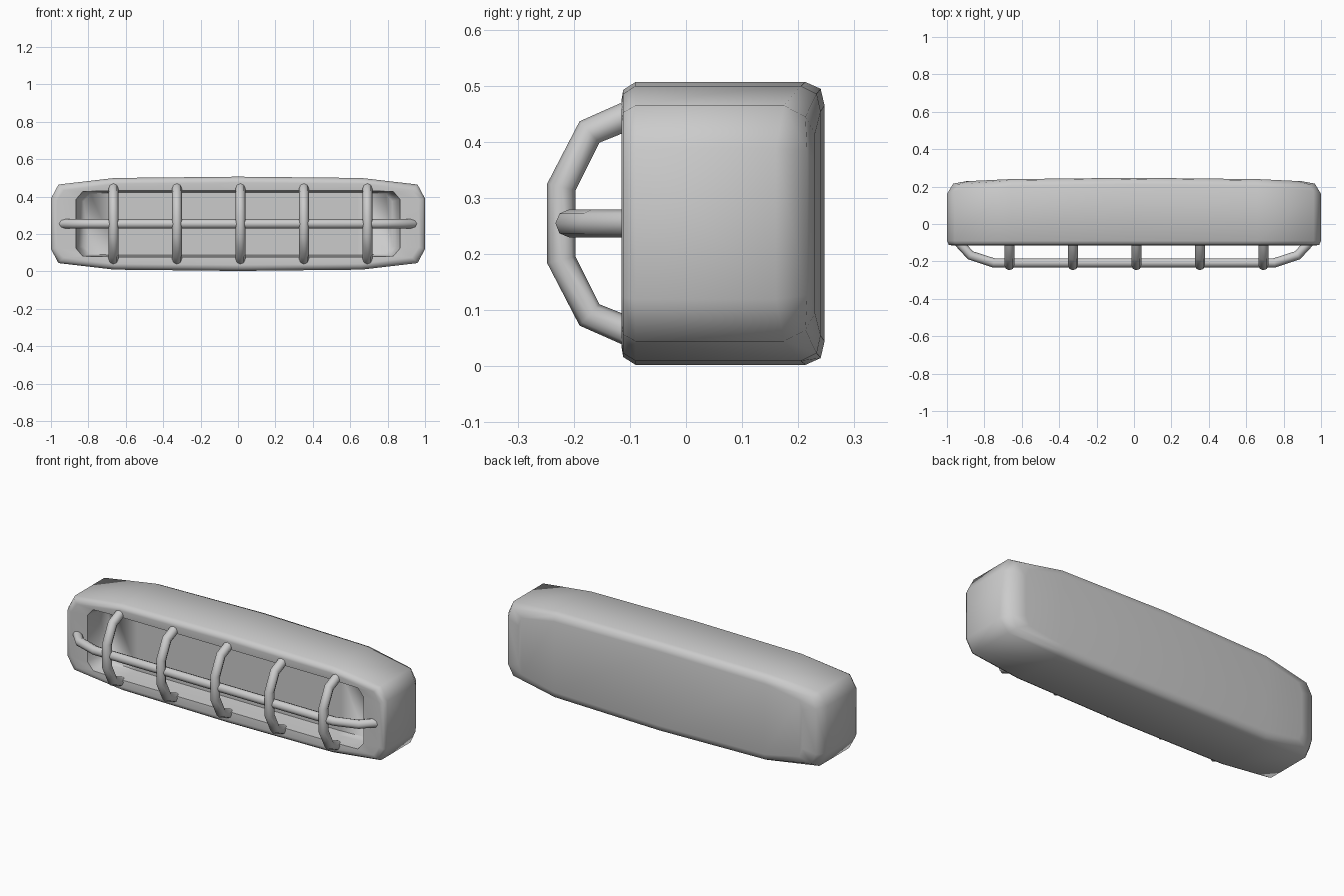
import bpy, bmesh

if "Cube" in bpy.data.objects:
    bpy.data.objects.remove(bpy.data.objects["Cube"])

ZC = 0.2545  # mid-height of the housing


def finish(obj, angle):
    bpy.ops.object.select_all(action='DESELECT')
    obj.select_set(True)
    bpy.context.view_layer.objects.active = obj
    if obj.type == 'CURVE':
        bpy.ops.object.convert(target='MESH')
    bpy.ops.object.shade_smooth_by_angle(angle=angle)


def mirror_ring(q):
    """Quarter profile (x, z, y), from top centre to the right end, mirrored to a full loop."""
    right = q + [(x, -z, y) for x, z, y in reversed(q)]
    left = [(-x, z, y) for x, z, y in reversed(right) if x > 0]
    return [(x, y, ZC + z) for x, z, y in right + left]


# Housing: loops from the recess floor, around the front rim, to the back
quarters = [
    [(0, .168, .01), (.64, .168, .01), (.79, .162, .01), (.825, .12, .01)],
    [(0, .172, -.03), (.65, .172, -.03), (.82, .168, -.03), (.85, .126, -.03)],
    [(0, .177, -.112), (.66, .177, -.112), (.83, .173, -.112), (.867, .13, -.112)],
    [(0, .22, -.115), (.66, .214, -.115), (.93, .18, -.115), (.967, .125, -.115)],
    [(0, .238, -.112), (.66, .231, -.112), (.95, .198, -.112), (.99, .132, -.112)],
    [(0, .252, -.09), (.66, .245, -.09), (.96, .21, -.09), (1, .135, -.09)],
    [(0, .252, .213), (.66, .245, .205), (.96, .21, .175), (1, .135, .16)],
    [(0, .24, .24), (.66, .231, .233), (.935, .19, .213), (.967, .128, .216)],
    [(0, .21, .247), (.66, .2, .24), (.87, .16, .23), (.89, .11, .23)],
]
bm = bmesh.new()
rings = [[bm.verts.new(p) for p in mirror_ring(q)] for q in quarters]
for a, b in zip(rings, rings[1:]):
    for i in range(len(a)):
        j = (i + 1) % len(a)
        bm.faces.new((a[i], a[j], b[j], b[i]))
# recess floor and back panel, as vertical strips between top and bottom
for r in (rings[0], rings[-1]):
    n = len(r)
    for i in range(-3, 3):
        bm.faces.new((r[i], r[i + 1], r[(6 - i) % n], r[7 - i]))
bmesh.ops.recalc_face_normals(bm, faces=bm.faces)
mesh = bpy.data.meshes.new("housing")
bm.to_mesh(mesh)
bm.free()
housing = bpy.data.objects.new("housing", mesh)
bpy.context.collection.objects.link(housing)
finish(housing, 1.05)


def tube(name, pts, radius):
    cu = bpy.data.curves.new(name, 'CURVE')
    cu.dimensions = '3D'
    cu.bevel_depth = radius
    cu.bevel_resolution = 2
    cu.use_fill_caps = True
    sp = cu.splines.new('POLY')
    sp.points.add(len(pts) - 1)
    for p, co in zip(sp.points, pts):
        p.co = (*co, 1)
    obj = bpy.data.objects.new(name, cu)
    bpy.context.collection.objects.link(obj)
    finish(obj, 0.9)


# Upright guard bars
arc = [(-.085, .2), (-.172, .163), (-.222, .065)]
arc += [(y, -z) for y, z in reversed(arc)]
for k in range(5):
    x = 0.013 + (k - 2) * 0.3395
    tube(f"upright_bar_{k + 1}", [(x, y, ZC + z) for y, z in arc], 0.026)

# Long cross bar
half = [(-.945, -.09), (-.875, -.167), (-.75, -.208)]
path = half + [(-x, y) for x, y in reversed(half)]
tube("cross_bar", [(x, y, ZC) for x, y in path], 0.025)
